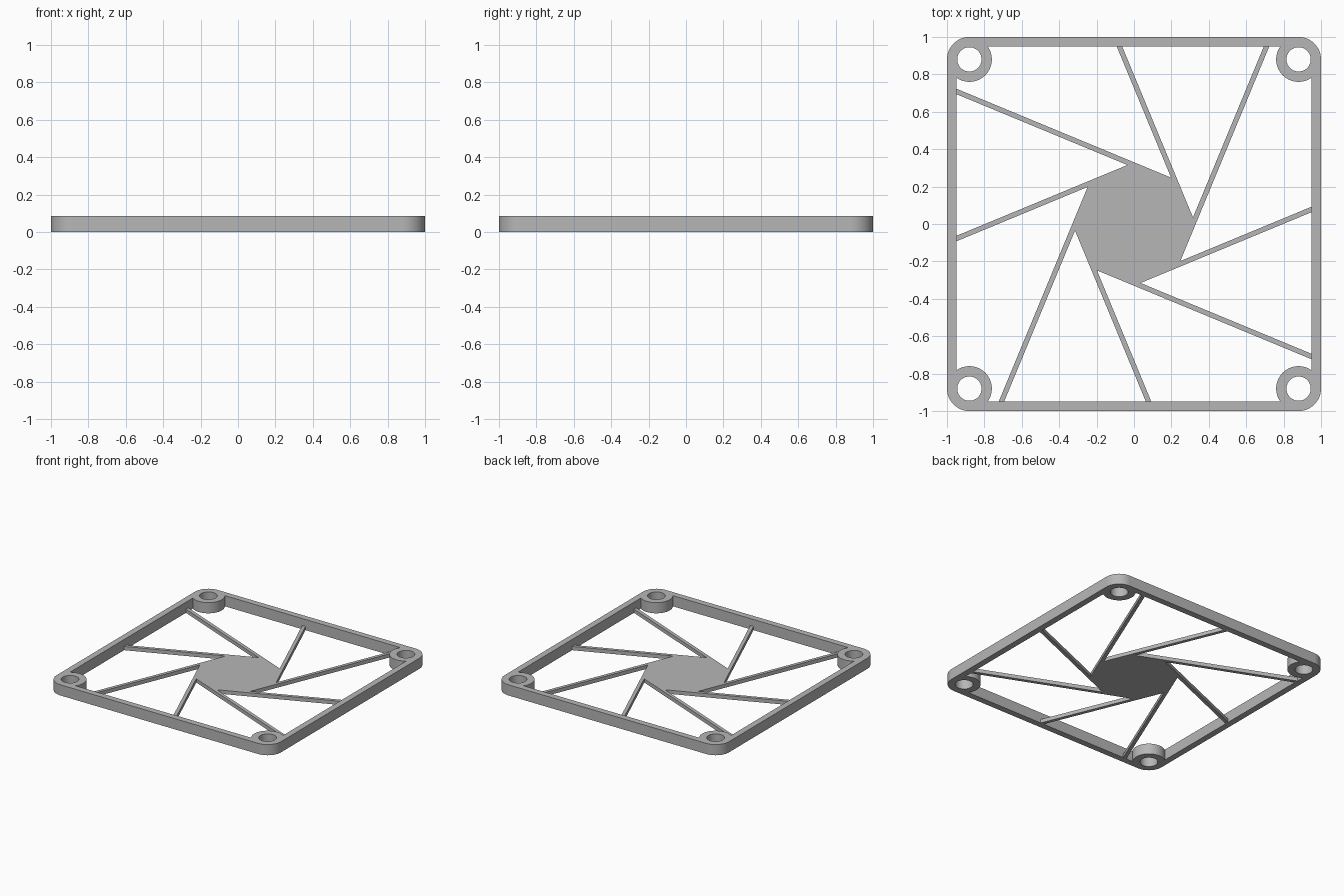
import bpy, bmesh, math
from mathutils import Vector, Matrix

cube = bpy.data.objects.get("Cube")
if cube:
    bpy.data.objects.remove(cube, do_unlink=True)

HEIGHT = 0.086      # frame thickness
GRILL = 0.03        # hub and spoke thickness
INNER = 0.95        # half width of the opening
BOSS = 0.88         # screw boss centre
BOSS_R = 0.12
HOLE_R = 0.065
HUB_R = 0.33
SPOKE_W = 0.027

grey = bpy.data.materials.new("grey plastic")
grey.use_nodes = True
colour = (0.47, 0.47, 0.47, 1)
grey.diffuse_color = colour
grey.node_tree.nodes["Principled BSDF"].inputs["Base Color"].default_value = colour


def arc(cx, cy, r, start, end, steps):
    angles = [start + (end - start) * i / steps for i in range(steps + 1)]
    return [Vector((cx + r * math.cos(a), cy + r * math.sin(a))) for a in angles]


def four_corners(points):
    """Repeat one corner's points around the square."""
    return [Matrix.Rotation(k * math.pi / 2, 2) @ p for k in range(4) for p in points]


def prism(name, outline, height):
    bm = bmesh.new()
    face = bm.faces.new([bm.verts.new((p.x, p.y, 0)) for p in outline])
    top = bmesh.ops.extrude_face_region(bm, geom=[face])["geom"]
    verts = [v for v in top if isinstance(v, bmesh.types.BMVert)]
    bmesh.ops.translate(bm, verts=verts, vec=(0, 0, height))
    bmesh.ops.recalc_face_normals(bm, faces=bm.faces)
    mesh = bpy.data.meshes.new(name)
    bm.to_mesh(mesh)
    bm.free()
    mesh.materials.append(grey)
    obj = bpy.data.objects.new(name, mesh)
    bpy.context.collection.objects.link(obj)
    return obj


# Frame with screw bosses: filled outline with opening and four holes
meet = math.acos((INNER - BOSS) / BOSS_R)
outer = four_corners(arc(BOSS, BOSS, BOSS_R, 0, math.pi / 2, 16))
opening = four_corners(arc(BOSS, BOSS, BOSS_R, 2 * math.pi - meet, math.pi / 2 + meet, 28))
holes = [arc(sx * BOSS, sy * BOSS, HOLE_R, 0, 2 * math.pi, 40)[:-1]
         for sx in (-1, 1) for sy in (-1, 1)]

curve = bpy.data.curves.new("frame", "CURVE")
curve.dimensions = "2D"
curve.fill_mode = "BOTH"
curve.extrude = HEIGHT / 2
for loop in [outer, opening] + holes:
    spline = curve.splines.new("POLY")
    spline.points.add(len(loop) - 1)
    for point, p in zip(spline.points, loop):
        point.co = (p.x, p.y, 0, 1)
    spline.use_cyclic_u = True
frame = bpy.data.objects.new("frame", curve)
bpy.context.collection.objects.link(frame)
bpy.ops.object.select_all(action="DESELECT")
frame.select_set(True)
bpy.context.view_layer.objects.active = frame
bpy.ops.object.convert(target="MESH")
frame = bpy.context.view_layer.objects.active

bm = bmesh.new()
bm.from_mesh(frame.data)
bmesh.ops.remove_doubles(bm, verts=bm.verts, dist=0.0001)
bmesh.ops.translate(bm, verts=bm.verts, vec=(0, 0, HEIGHT / 2))
bmesh.ops.recalc_face_normals(bm, faces=bm.faces)
bm.to_mesh(frame.data)
bm.free()
frame.data.materials.clear()
frame.data.materials.append(grey)
bpy.ops.object.shade_smooth_by_angle(angle=math.radians(30))

# Octagonal hub
prism("hub", arc(0, 0, HUB_R, 0, 2 * math.pi, 8)[:-1], GRILL)


# Spokes: each one continues a hub edge until it meets the frame
def reach_frame(p, d):
    t = min((math.copysign(INNER, d[i]) - p[i]) / d[i] for i in (0, 1))
    return p + d * t


for k in range(8):
    turn = k * math.pi / 4
    corner = Vector((HUB_R * math.cos(turn), HUB_R * math.sin(turn)))
    normal = Vector((math.cos(turn - math.pi / 8), math.sin(turn - math.pi / 8)))
    along = Vector((-normal.y, normal.x))
    inside = corner - normal * SPOKE_W + along * SPOKE_W
    prism(f"spoke_{k + 1}", [corner, reach_frame(corner, along),
                             reach_frame(inside, along), inside], GRILL)
